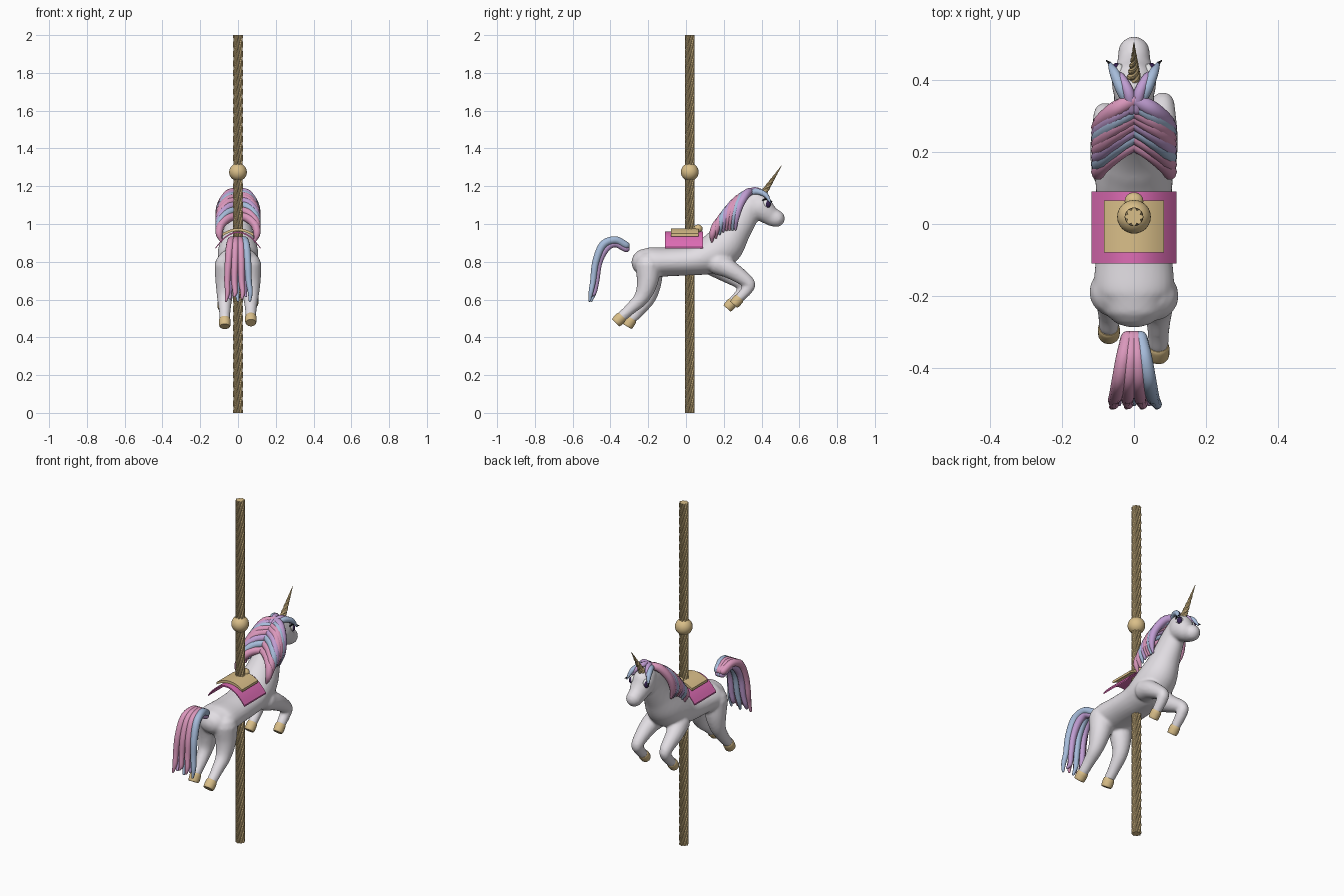
import bpy, bmesh, math
from mathutils import Vector

if "Cube" in bpy.data.objects:
    bpy.data.objects.remove(bpy.data.objects["Cube"])

def material(name, rgb):
    m = bpy.data.materials.new(name)
    m.diffuse_color = (*rgb, 1)
    m.use_nodes = True
    m.node_tree.nodes["Principled BSDF"].inputs["Base Color"].default_value = m.diffuse_color
    return m

WHITE = material("coat_white", (.76, .73, .77))
GOLD = material("gold", (.70, .52, .25))
PINK = material("hair_pink", (.70, .31, .50))
LAVENDER = material("hair_lavender", (.53, .34, .65))
BLUE = material("hair_blue", (.38, .50, .70))
BLANKET = material("blanket_pink", (.73, .15, .46))
EYE_WHITE = material("eye_white", (.9, .9, .9))
EYE_DARK = material("eye_dark", (.035, .015, .08))
BLACK = material("lash_black", (.01, .01, .012))

def finish(name, bm, mat, angle=40):
    bmesh.ops.recalc_face_normals(bm, faces=bm.faces)
    mesh = bpy.data.meshes.new(name)
    bm.to_mesh(mesh)
    bm.free()
    ob = bpy.data.objects.new(name, mesh)
    bpy.context.collection.objects.link(ob)
    mesh.materials.append(mat)
    bpy.ops.object.select_all(action='DESELECT')
    ob.select_set(True)
    bpy.context.view_layer.objects.active = ob
    bpy.ops.object.shade_smooth_by_angle(angle=math.radians(angle))
    return ob

def bridge(bm, rings):
    n = len(rings[0])
    for a, b in zip(rings, rings[1:]):
        for i in range(n):
            bm.faces.new((a[i], a[(i + 1) % n], b[(i + 1) % n], b[i]))
    bm.faces.new(rings[0])
    bm.faces.new(rings[-1])

def spline(keys, steps):
    """Catmull-Rom through tuples of any length."""
    k = [Vector(p) for p in keys]
    k = [2 * k[0] - k[1]] + k + [2 * k[-1] - k[-2]]
    out = []
    for i in range(1, len(k) - 2):
        a, b, c, d = k[i - 1:i + 3]
        for s in range(steps):
            t = s / steps
            out.append(.5 * (2 * b + (c - a) * t + (2 * a - 5 * b + 4 * c - d) * t * t
                             + (3 * b - a - 3 * c + d) * t ** 3))
    return out + [k[-2]]

def tube(bm, keys, sides=14, steps=5, rounded=True):
    """Sweep an ellipse along keys of (x, y, z, radius) or (x, y, z, height, width)."""
    keys = [tuple(k) if len(k) == 5 else (*k, k[3]) for k in keys]
    s = spline(keys, steps)
    secs = []
    for i, p in enumerate(s):
        q, r = s[min(i + 1, len(s) - 1)], s[max(i - 1, 0)]
        secs.append((Vector(p[:3]), (Vector(q[:3]) - Vector(r[:3])).normalized(), p[3], p[4]))
    if rounded:
        def cap(sec, sign):
            c, t, h, w = sec
            return [(c + t * sign * min(h, w) * math.sin(a), t, h * math.cos(a), w * math.cos(a))
                    for a in (.5, 1.0, 1.4)]
        secs = cap(secs[0], -1)[::-1] + secs + cap(secs[-1], 1)
    rings = []
    for c, t, h, w in secs:
        side = Vector((1, 0, 0))
        side = (side - t * t.dot(side)).normalized()
        up = side.cross(t)
        rings.append([bm.verts.new(c + side * w * math.cos(a) + up * h * math.sin(a))
                      for a in (2 * math.pi * i / sides for i in range(sides))])
    bridge(bm, rings)

def tube_object(name, keys, mat, **kw):
    bm = bmesh.new()
    tube(bm, keys, **kw)
    return finish(name, bm, mat)

def ball(name, loc, size, mat):
    bm = bmesh.new()
    bmesh.ops.create_uvsphere(bm, u_segments=24, v_segments=16, radius=1)
    for v in bm.verts:
        v.co = Vector(loc) + Vector([a * b for a, b in zip(v.co, size)])
    return finish(name, bm, mat)

def twisted(name, p0, p1, r0, r1, lobes, turns, steps, depth):
    """Fluted, twisted column between two points."""
    bm = bmesh.new()
    p0, p1 = Vector(p0), Vector(p1)
    t = (p1 - p0).normalized()
    side = Vector((1, 0, 0))
    up = t.cross(side)
    rings = []
    for s in range(steps + 1):
        f = s / steps
        ring = []
        for i in range(lobes * 4):
            a = 2 * math.pi * (i / (lobes * 4) + turns * f)
            r = (r0 + (r1 - r0) * f) * (1, .94, depth, .94)[i % 4]
            ring.append(bm.verts.new(p0.lerp(p1, f) + (side * math.cos(a) + up * math.sin(a)) * r))
        rings.append(ring)
    bridge(bm, rings)
    return finish(name, bm, GOLD, 30)

def arched_pad(name, half, y0, y1, top, drop, thick, mat):
    """Sheet draped over the back."""
    bm = bmesh.new()
    n = 20
    rings = []
    for y in (y0, y1):
        xs = [half * (2 * i / n - 1) for i in range(n + 1)]
        outer = [bm.verts.new((x, y, top - drop * (x / half) ** 2)) for x in xs]
        inner = [bm.verts.new((x, y, top - thick - drop * (x / half) ** 2)) for x in xs]
        rings.append(outer + inner[::-1])
    bridge(bm, rings)
    return finish(name, bm, mat, 35)

# Pole and bead
twisted("pole", (0, .02, 0), (0, .02, 2), .026, .026, 8, 5, 200, .72)
ball("pole_bead", (0, .02, 1.275), (.047, .047, .047), GOLD)

# Body, head and legs fused into one smooth skin
bm = bmesh.new()
tube(bm, [(0, -.215, .797, .074, .092), (0, -.18, .797, .08, .112), (0, -.08, .80, .076, .106),
          (0, .04, .808, .08, .103), (0, .13, .835, .1, .108), (0, .20, .885, .105, .1),
          (0, .26, .97, .086, .076), (0, .315, 1.055, .074, .06), (0, .35, 1.1, .06, .055)],
     sides=28, steps=6)
tube(bm, [(0, .365, 1.115, .066, .055), (0, .39, 1.09, .074, .062), (0, .425, 1.06, .058, .056),
          (0, .455, 1.038, .049, .046), (0, .478, 1.029, .046, .045)], sides=24)
hind = {1: [(.055, -.2, .78, .07), (.064, -.205, .69, .056), (.068, -.235, .61, .041),
            (.068, -.295, .55, .031), (.068, -.337, .512, .028)],
        -1: [(-.055, -.19, .78, .07), (-.064, -.185, .69, .056), (-.07, -.2, .61, .041),
             (-.07, -.25, .54, .031), (-.07, -.287, .5, .028)]}
fore = {1: [(.06, .17, .79, .06), (.075, .24, .755, .048), (.08, .33, .69, .034),
            (.08, .325, .655, .03), (.08, .285, .61, .026)],
        -1: [(-.06, .15, .78, .06), (-.075, .21, .74, .048), (-.08, .30, .68, .034),
             (-.08, .295, .64, .03), (-.08, .25, .59, .026)]}
for legs in (hind, fore):
    for keys in legs.values():
        tube(bm, keys, sides=18, steps=6)
body = finish("body", bm, WHITE)
remesh = body.modifiers.new("fuse", 'REMESH')
remesh.mode = 'VOXEL'
remesh.voxel_size = .008
remesh.use_smooth_shade = True
soften = body.modifiers.new("soften", 'SMOOTH')
soften.factor = .5
soften.iterations = 5

# Hooves continue each leg
for label, legs, slope in (("hind", hind, (0, -.7, -.7)), ("front", fore, (0, -.65, -.75))):
    for s, keys in legs.items():
        c, r = Vector(keys[-1][:3]), keys[-1][3]
        d = Vector(slope)
        if label == "hind" and s < 0:
            d = Vector((0, -.5, -.85))
        tube_object(f"{label}_hoof_{'right' if s > 0 else 'left'}",
                    [(*(c + d * k), r * f) for k, f in ((0, .98), (.012, 1.1), (.04, 1.08), (.05, .95))],
                    GOLD, rounded=False, sides=18)

# Blanket, seat and pommel
arched_pad("blanket", .118, -.11, .09, .96, .083, .008, BLANKET)
arched_pad("seat", .083, -.08, .065, .977, .028, .014, GOLD)
ball("pommel", (0, .064, .975), (.026, .024, .022), GOLD)

# Horn
twisted("horn", (0, .402, 1.15), (0, .506, 1.31), .021, .001, 3, 2.2, 60, .72)

# Mane: locks falling to both sides of the neck crest
hair = (PINK, LAVENDER, BLUE, PINK)
crest = spline([(0, .345, 1.172), (0, .28, 1.125), (0, .2, 1.015)], 4)
for s in (-1, 1):
    for i, c in enumerate(crest[:8]):
        _, y, z = c
        drop = .2 - .009 * i
        tube_object("mane_lock",
                    [(-s * .004, y + .005, z, .02), (s * .05, y - .025, z - .012, .023),
                     (s * .09, y - .06, z - drop * .36, .022), (s * .1, y - .08, z - drop * .7, .018),
                     (s * .088, y - .083, z - drop, .006)],
                    hair[(i + (s > 0)) % 4], sides=10)
    # Forelocks sweeping past the eyes
    tube_object("forelock_inner", [(s * .008, .32, 1.165, .016), (s * .015, .365, 1.18, .016),
                (s * .034, .405, 1.165, .013), (s * .05, .425, 1.135, .005)], LAVENDER, sides=10)
    tube_object("forelock_outer", [(s * .015, .335, 1.16, .016), (s * .034, .375, 1.172, .017),
                (s * .054, .42, 1.155, .014), (s * .068, .448, 1.115, .005)], BLUE, sides=10)
    # Eyes and lashes
    ball("eye_white", (s * .041, .424, 1.108), (.018, .023, .025), EYE_WHITE)
    ball("iris", (s * .049, .434, 1.106), (.013, .015, .02), EYE_DARK)
    tube_object("lash", [(s * .046, .4, 1.122, .004), (s * .058, .425, 1.133, .005),
                (s * .066, .445, 1.122, .005), (s * .076, .455, 1.118, .002)], BLACK, sides=8)

# Tail: fan of strands in two layers
strands = (PINK, LAVENDER, PINK, BLUE, PINK, LAVENDER, BLUE)
for i, mat in enumerate(strands):
    k = i - 3
    low = .018 * (i % 2)
    wave = .012 * (-1) ** i
    tube_object("tail_strand",
                [(k * .006, -.318, .888 - low, .02), (k * .01, -.375, .915 - low, .021),
                 (k * .014, -.44 + low, .89 - low, .021), (k * .017, -.478 + low, .8, .019),
                 (k * .019, -.492 + low, .7, .016), (k * .02 + wave * .4, -.503 + low, .64, .013),
                 (k * .021, -.51 + low * .5, .595 + abs(wave) * (i % 3), .007)],
                mat, sides=10)
